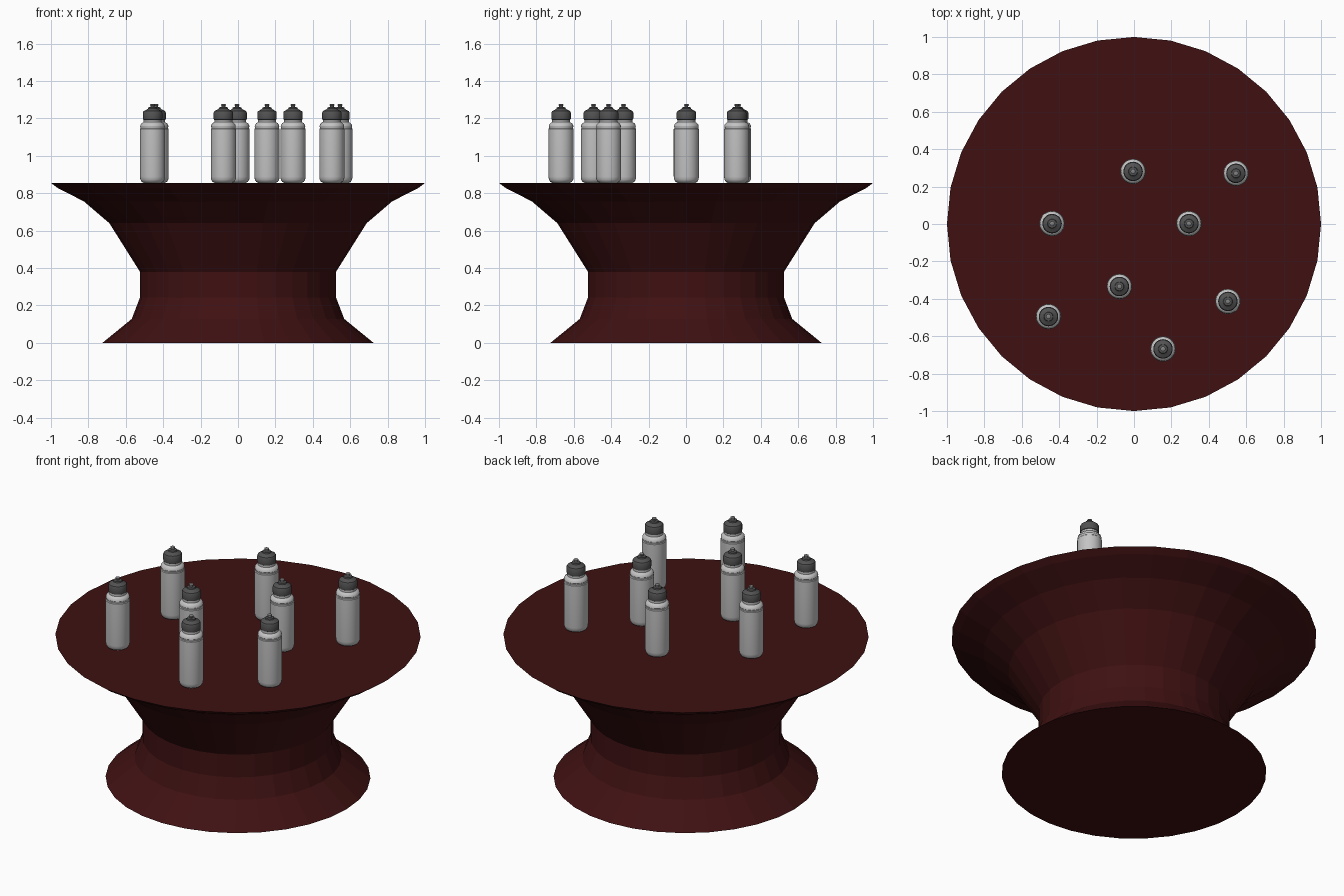
import bpy, bmesh, math

if "Cube" in bpy.data.objects:
    bpy.data.objects.remove(bpy.data.objects["Cube"])


def material(name, rgb):
    m = bpy.data.materials.new(name)
    m.diffuse_color = (*rgb, 1)
    m.use_nodes = True
    m.node_tree.nodes["Principled BSDF"].inputs["Base Color"].default_value = m.diffuse_color
    return m


DARK_RED = material("dark red wood", (0.050, 0.0055, 0.006))
LIGHT_GREY = material("light grey plastic", (0.55, 0.55, 0.55))
DARK_GREY = material("dark grey plastic", (0.085, 0.085, 0.085))
MID_GREY = material("mid grey plastic", (0.22, 0.22, 0.22))


def lathe(name, profile, sides, mat, location=(0, 0, 0), smooth=False):
    """Spin (radius, height) points around z and cap both ends."""
    bm = bmesh.new()
    rings = []
    for r, z in profile:
        rings.append([bm.verts.new((r * math.cos(2 * math.pi * i / sides),
                                    r * math.sin(2 * math.pi * i / sides), z))
                      for i in range(sides)])
    for a, b in zip(rings, rings[1:]):
        for i in range(sides):
            j = (i + 1) % sides
            bm.faces.new((a[i], a[j], b[j], b[i]))
    bm.faces.new(rings[0][::-1])
    bm.faces.new(rings[-1])
    mesh = bpy.data.meshes.new(name)
    bm.to_mesh(mesh)
    bm.free()
    mesh.materials.append(mat)
    ob = bpy.data.objects.new(name, mesh)
    ob.location = location
    bpy.context.collection.objects.link(ob)
    if smooth:
        bpy.ops.object.select_all(action='DESELECT')
        ob.select_set(True)
        bpy.context.view_layer.objects.active = ob
        bpy.ops.object.shade_smooth_by_angle(angle=math.radians(35))
    return ob


# Flared pedestal table, faceted
TOP = 0.855
lathe("table", [(0.725, 0), (0.568, 0.128), (0.524, 0.243), (0.524, 0.38),
                (0.688, 0.64), (0.825, 0.757), (0.963, 0.827), (1.0, TOP)],
      32, DARK_RED)

# Bottle profiles, heights measured from the table top
BODY = [(0.046, 0.0), (0.058, 0.006), (0.065, 0.018), (0.0675, 0.034),
        (0.0675, 0.288), (0.064, 0.292), (0.064, 0.298), (0.066, 0.302),
        (0.064, 0.312), (0.056, 0.321), (0.048, 0.325), (0.048, 0.340)]
CAP = [(0.046, 0.336), (0.051, 0.339), (0.052, 0.344), (0.052, 0.376),
       (0.048, 0.384), (0.034, 0.391), (0.025, 0.397), (0.023, 0.404),
       (0.012, 0.406)]
NOZZLE = [(0.010, 0.400), (0.010, 0.412), (0.013, 0.414), (0.013, 0.419),
          (0.010, 0.421)]

# Eight bottles standing on the table
SPOTS = [(-0.005, 0.281), (0.545, 0.271), (-0.438, 0.002), (0.294, 0.002),
         (-0.078, -0.334), (0.502, -0.414), (-0.457, -0.495), (0.155, -0.668)]
for n, (x, y) in enumerate(SPOTS, 1):
    at = (x, y, TOP)
    lathe(f"bottle_body_{n}", BODY, 28, LIGHT_GREY, at, True)
    lathe(f"bottle_cap_{n}", CAP, 28, DARK_GREY, at, True)
    lathe(f"bottle_nozzle_{n}", NOZZLE, 16, MID_GREY, at, True)
